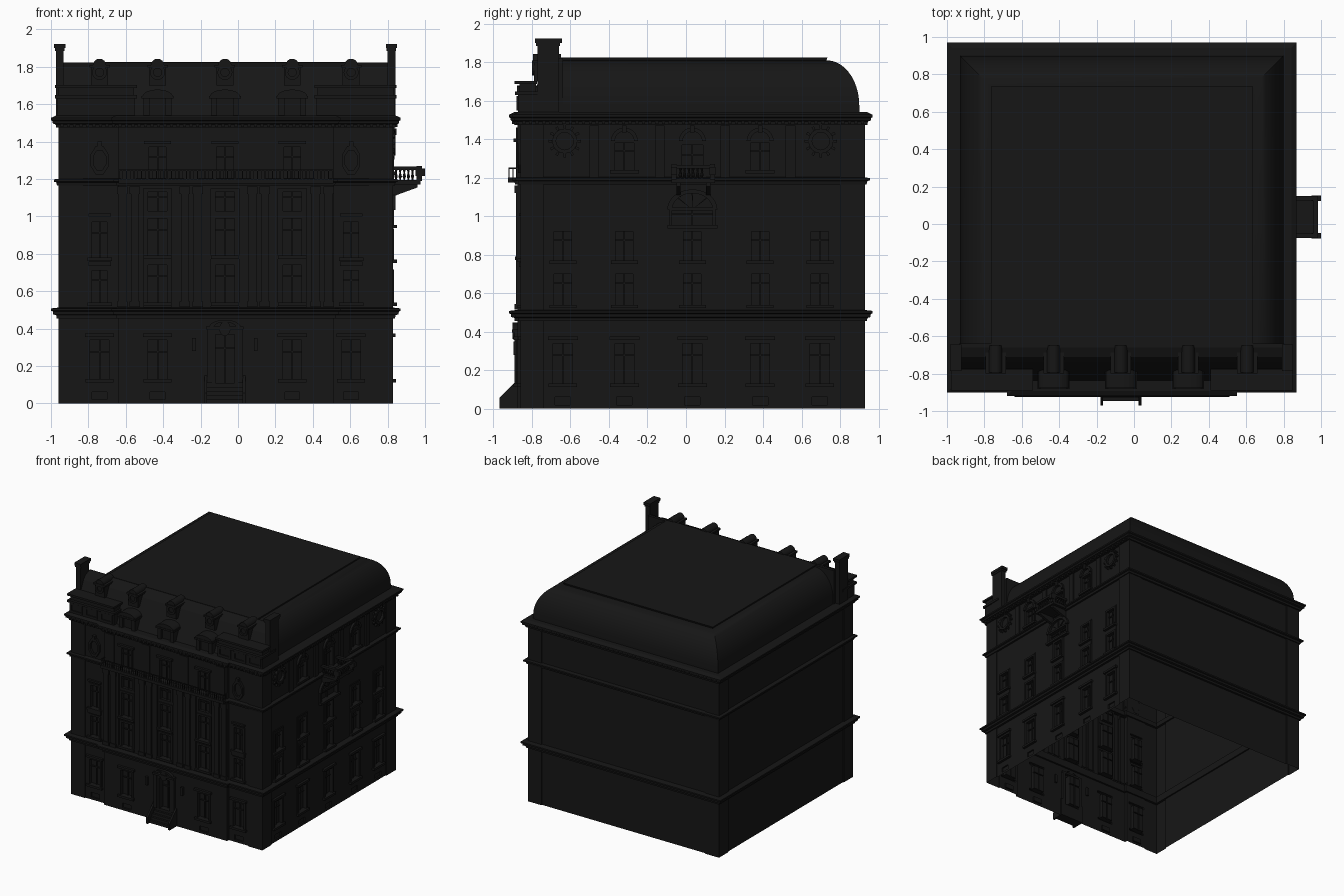
import bpy, bmesh, math

if "Cube" in bpy.data.objects:
    bpy.data.objects.remove(bpy.data.objects["Cube"])

DARK = bpy.data.materials.new("dark_stone")
DARK.diffuse_color = (0.008, 0.008, 0.008, 1)
DARK.use_nodes = True
DARK.node_tree.nodes["Principled BSDF"].inputs["Base Color"].default_value = DARK.diffuse_color

# Wall frames: u along the wall, z up, d outwards
F = lambda u, z, d: (u, -0.86 - d, z)
R = lambda u, z, d: (0.83 + d, u, z)
L = lambda u, z, d: (-0.96 - d, u, z)
B = lambda u, z, d: (u, 0.93 + d, z)


class Part:
    """Collects simple solids into one named object."""
    def __init__(self, name):
        self.name, self.v, self.f = name, [], []

    def add(self, verts, faces):
        n = len(self.v)
        self.v += verts
        self.f += [[i + n for i in f] for f in faces]

    def prism(self, fr, poly, d0, d1):
        n = len(poly)
        self.add([fr(u, z, d0) for u, z in poly] + [fr(u, z, d1) for u, z in poly],
                 [list(range(n)), list(range(n, 2 * n))[::-1]] +
                 [[i, (i + 1) % n, n + (i + 1) % n, n + i] for i in range(n)])

    def slab(self, fr, u0, u1, z0, z1, d0, d1):
        self.prism(fr, [(u0, z0), (u1, z0), (u1, z1), (u0, z1)], d0, d1)

    def box(self, x0, x1, y0, y1, z0, z1):
        self.slab(lambda u, z, d: (u, d, z), x0, x1, z0, z1, y0, y1)

    def arch(self, fr, u, z, ri, ro, d0, d1, a0=0, a1=180, sq=1, n=16):
        for k in range(n):
            a, b = [math.radians(a0 + (a1 - a0) * (k + j) / n) for j in (0, 1)]
            self.prism(fr, [(u + r * math.cos(t), z + sq * r * math.sin(t))
                            for r, t in ((ri, a), (ro, a), (ro, b), (ri, b))], d0, d1)

    def lathe(self, x, y, prof, n=8):
        self.add([(x + r * math.cos(2 * math.pi * k / n), y + r * math.sin(2 * math.pi * k / n), z)
                  for r, z in prof for k in range(n)],
                 [[j * n + k, j * n + (k + 1) % n, (j + 1) * n + (k + 1) % n, (j + 1) * n + k]
                  for j in range(len(prof) - 1) for k in range(n)])

    def done(self, recalc=True, smooth=False):
        me = bpy.data.meshes.new(self.name)
        me.from_pydata(self.v, [], self.f)
        bm = bmesh.new()
        bm.from_mesh(me)
        bmesh.ops.remove_doubles(bm, verts=bm.verts, dist=1e-5)
        if recalc:
            bmesh.ops.recalc_face_normals(bm, faces=bm.faces)
        bm.to_mesh(me)
        bm.free()
        me.materials.append(DARK)
        ob = bpy.data.objects.new(self.name, me)
        bpy.context.collection.objects.link(ob)
        if smooth:
            bpy.context.view_layer.objects.active = ob
            ob.select_set(True)
            bpy.ops.object.shade_smooth_by_angle(angle=math.radians(35))
            ob.select_set(False)


def wall(name, fr, u0, u1, rects, flip=False, top=1.5):
    """Single-sheet facade: painted rectangles (u0,u1,z0,z1,depth) become stepped relief."""
    us = sorted({round(c, 4) for r in rects for c in r[:2]} | {u0, u1})
    zs = sorted({round(c, 4) for r in rects for c in r[2:4]} | {0, top})

    def depth(u, z):
        for a, b, c, d, e in reversed(rects):
            if a < u < b and c < z < d:
                return e
        return 0
    D = [[depth((a + b) / 2, (c + d) / 2) for c, d in zip(zs, zs[1:])] for a, b in zip(us, us[1:])]
    p = Part(name)

    def quad(*q):
        p.add([fr(*c) for c in q], [[3, 2, 1, 0] if flip else [0, 1, 2, 3]])
    for i, col in enumerate(D):
        for j, e in enumerate(col):
            a, b, c, d = us[i], us[i + 1], zs[j], zs[j + 1]
            quad((a, c, e), (b, c, e), (b, d, e), (a, d, e))
            if i + 1 < len(D) and D[i + 1][j] != e:
                g = D[i + 1][j]
                quad((b, c, e), (b, c, g), (b, d, g), (b, d, e))
            if j + 1 < len(col) and col[j + 1] != e:
                g = col[j + 1]
                quad((a, d, e), (b, d, e), (b, d, g), (a, d, g))
    p.done(recalc=False)


def window(u, z0, z1, w, base=0, hood=False, sill=True):
    h = w / 2
    r = [(u - h - .016, u + h + .016, z0, z1 + .016, base + .007)]
    if sill:
        r.append((u - h - .025, u + h + .025, z0 - .018, z0, base + .022))
    if hood:
        r.append((u - h - .028, u + h + .028, z1 + .016, z1 + .034, base + .02))
    zt = z0 + (z1 - z0) * .68
    return r + [(u - h, u + h, z0, z1, base - .025),
                (u - .004, u + .004, z0, z1, base - .015),
                (u - h, u + h, zt, zt + .008, base - .015)]


# Front facade with projecting centre bay
MID, ENDS = (-.43, -.07, .29), (-.74, .605)
fr = [(-.83, .70, 0, 1.5, -.008), (-.64, .51, 0, 1.5, .015)]
for u in (-.43, .29):
    fr += window(u, .13, .34, .10, .015, True) + [(u - .04, u + .04, .02, .06, 0)]
for u in ENDS:
    fr += window(u, .13, .34, .10, -.008, True) + [(u - .04, u + .04, .02, .06, -.02)]
    fr += window(u, .54, .71, .08, -.008) + window(u, .78, .97, .08, -.008)
    fr += [(u - .06, u + .06, .735, .76, .008), (u - .06, u + .06, 1.0, 1.015, .008)]
for u in MID:
    fr += [(u - .075, u + .075, .515, 1.15, .005)]
    fr += window(u, .54, .74, .10, .005) + window(u, .79, .99, .10, .005)
    fr += window(u, 1.03, 1.13, .10, .005, sill=False) + window(u, 1.2, 1.37, .09, .015, True, False)
for u in (-.585, -.25, .11, .45):
    for s in (-.034, .034):
        fr += [(u + s - .022, u + s + .022, .515, 1.16, .024),
               (u + s - .028, u + s + .028, .515, .545, .03),
               (u + s - .028, u + s + .028, 1.12, 1.16, .03)]
    fr += [(u - .04, u + .04, 1.2, 1.46, .022)]
fr += [(-.15, .01, .11, .40, .025), (-.12, -.02, .11, .37, -.03), (-.074, -.066, .11, .37, -.02),
       (-.12, -.02, .29, .3, -.02)]
wall("front_wall", F, -.96, .83, fr)

# Right facade
CY = .033
rr = [(-.74, .80, 0, 1.5, -.008)]
for u in (-.64, -.32, CY, .385, .695):
    rr += window(u, .13, .34, .10, -.008, True) + [(u - .04, u + .04, .02, .06, -.02)]
    rr += [(u - .065, u + .065, .515, .945, -.002)]
    rr += window(u, .54, .70, .09, -.002) + window(u, .77, .92, .09, -.002)
for u in (-.32, .385):
    rr += window(u, 1.24, 1.38, .10, -.008)
rr += window(CY, 1.2, 1.37, .11, -.008, sill=False)
rr += window(CY, .955, 1.03, .21, -.002)
for s in (-1, 1):
    for o in (.17, .51):
        rr += [(CY + s * o - .025, CY + s * o + .025, 1.2, 1.47, .004)]
wall("right_wall", R, -.86, .93, rr)

# Plain left and back walls
wall("left_wall", L, -.86, .93, [(-.74, .80, 0, 1.5, -.008)], True)
wall("back_wall", B, -.96, .83, [(-.83, .70, 0, 1.5, -.008)], True)

# Cornices swept round the footprint, following the bay
PATH = [(-.96, -.86, -1, -1), (-.64, -.86, -1, -1), (-.64, -.88, -1, -1), (.51, -.88, 1, -1),
        (.51, -.86, 1, -1), (.83, -.86, 1, -1), (.83, .93, 1, 1), (-.96, .93, -1, 1)]


def cornice(name, prof):
    p, n, m = Part(name), len(prof), len(PATH)
    p.add([(x + sx * o, y + sy * o, z) for x, y, sx, sy in PATH for o, z in prof],
          [[i * n + j, (i + 1) % m * n + j, (i + 1) % m * n + (j + 1) % n, i * n + (j + 1) % n]
           for i in range(m) for j in range(n)])
    p.done()


cornice("lower_cornice", [(-.02, .455), (.01, .455), (.012, .472), (.028, .476), (.03, .492), (.04, .496), (.04, .508), (-.02, .515)])
cornice("middle_cornice", [(-.02, 1.165), (.008, 1.165), (.012, 1.182), (.025, 1.186), (.025, 1.198), (-.02, 1.204)])
cornice("top_cornice", [(-.1, 1.475), (.012, 1.475), (.015, 1.492), (.03, 1.497), (.032, 1.51), (.04, 1.515), (.04, 1.527), (.012, 1.54), (-.1, 1.54)])

# Dentils under the top cornice on the two show sides
p = Part("dentils")
for k in range(52):
    u = -.95 + k * .0345
    p.slab(F, u, u + .016, 1.478, 1.497, 0, .024 if not -.65 < u < .51 else .044)
    p.slab(R, u + .1, u + .116, 1.478, 1.497, 0, .024)
p.done()

# Main roof: rounded on left, right and back, flat on top
rings = [(0, 1.53)] + [(.17 * (1 - math.cos(a)), 1.575 + .235 * math.sin(a))
                       for a in [math.radians(8.0 * k) for k in range(12)]]
rings[-1] = (.17, 1.81)
rings += [(.165, 1.825), (.185, 1.825)]
p = Part("roof")
p.add([c for t, z in rings for c in ((-.93 + t, -.66, z), (.80 - t, -.66, z), (.80 - t, .90 - t, z), (-.93 + t, .90 - t, z))],
      [[4 * j + k, 4 * j + (k + 1) % 4, 4 * j + 4 + (k + 1) % 4, 4 * j + 4 + k]
       for j in range(len(rings) - 1) for k in range(4)] + [[4 * len(rings) - 4 + k for k in range(4)]])
p.done(smooth=True)

# Front mansard range
p = Part("front_mansard")
p.prism(lambda y, z, x: (x, y, z), [(-.84, 1.53), (-.735, 1.77), (-.71, 1.80), (-.66, 1.822), (-.64, 1.822), (-.64, 1.53)], -.935, .805)
p.done()

# Attic end pavilions with caps and windows
p = Part("attic_pavilions")
for a, b in ((-.968, -.55), (.42, .838)):
    c = (a + b) / 2
    p.box(a, b, -.872, -.70, 1.53, 1.64)
    p.box(a - .01, b + .01, -.888, -.70, 1.63, 1.648)
    p.box(a + .005, b - .005, -.865, -.78, 1.64, 1.69)
    p.box(a - .01, b + .01, -.89, -.775, 1.686, 1.702)
    for o in (-.14, 0, .14):
        p.box(c + o - .055, c + o + .055, -.88, -.86, 1.55, 1.565)
        p.box(c + o - .055, c + o + .055, -.88, -.86, 1.61, 1.625)
        for s in (-.05, .05):
            p.box(c + o + s - .006, c + o + s + .006, -.88, -.86, 1.55, 1.625)
p.done()

# Dormers: three arched ones below, five small round-topped ones above
p = Part("lower_dormers")
for u in MID:
    for s in (-1, 1):
        p.slab(F, u + s * .058 - .016, u + s * .058 + .016, 1.53, 1.635, -.1, .01)
    p.slab(F, u - .05, u + .05, 1.53, 1.64, -.1, -.012)
    p.slab(F, u - .085, u + .085, 1.63, 1.645, -.13, .022)
    p.arch(F, u, 1.642, 0, .08, -.15, .018, sq=.45)
p.done()
p = Part("upper_dormers")
for u in MID + ENDS:
    p.slab(F, u - .045, u + .045, 1.70, 1.80, -.2, -.07)
    p.arch(F, u, 1.77, .022, .04, -.07, -.06, 0, 360)
    p.slab(F, u - .055, u + .055, 1.795, 1.81, -.2, -.06)
    p.arch(F, u, 1.808, 0, .035, -.21, -.065)
p.done()

# Chimneys
p = Part("chimneys")
for x in (-.953, .82):
    p.box(x - .021, x + .021, -.772, -.66, 1.53, 1.90)
    p.box(x - .026, x + .026, -.778, -.654, 1.885, 1.90)
    p.box(x - .03, x + .03, -.785, -.645, 1.90, 1.922)
p.done()

# Entrance: steps, cheek walls, hood, lamps
p = Part("entrance_steps")
for k in range(5):
    p.box(-.165, .025, -.945 + k * .017, -.86, .022 * k, .022 * (k + 1))
for x in (-.18, .025):
    p.prism(lambda y, z, d: (d, y, z), [(-.97, 0), (-.97, .055), (-.875, .15), (-.86, .15), (-.86, 0)], x, x + .015)
p.done()
p = Part("door_surround")
p.slab(F, -.17, .03, .395, .412, 0, .045)
p.arch(F, -.07, .405, .06, .085, .01, .04, 0, 180, .5)
p.arch(F, -.07, .40, 0, .03, .01, .04, 0, 360, 1.3)
for s in (-1, 1):
    p.slab(F, -.07 + s * .083 - .014, -.07 + s * .083 + .014, .11, .395, 0, .032)
    p.slab(F, -.07 + s * .165 - .01, -.07 + s * .165 + .01, .28, .35, 0, .035)
p.done()

# Front balcony with thin railing
p = Part("front_balcony")
p.box(-.64, .51, -.925, -.86, 1.175, 1.20)
for x0, x1, y0, y1 in ((-.64, .51, -.923, -.917), (-.64, -.634, -.923, -.86), (.504, .51, -.923, -.86)):
    p.box(x0, x1, y0, y1, 1.244, 1.252)
for k in range(58):
    x = -.638 + k * .02
    p.box(x, x + .004, -.922, -.918, 1.20, 1.245)
for x in (-.638, .506):
    for y in (-.9, -.88):
        p.box(x, x + .004, y, y + .004, 1.20, 1.245)
p.done()

# Side balcony with turned balusters
p = Part("side_balcony")
p.box(.82, .975, -.075, .15, 1.172, 1.195)
for y in (-.05, .105):
    p.prism(lambda x, z, d: (x, d, z), [(.82, 1.10), (.85, 1.115), (.96, 1.155), (.96, 1.175), (.82, 1.175)], y, y + .022)
for y in (-.075, .125):
    p.box(.83, .985, y, y + .025, 1.247, 1.266)
    p.box(.955, .983, y, y + .025, 1.19, 1.27)
    p.box(.95, 1.0, y - .003, y + .028, 1.215, 1.255)
p.box(.958, .985, -.075, .15, 1.247, 1.266)
spots = [(.845 + .022 * k, y) for k in range(5) for y in (-.062, .138)] + [(.97, -.03 + .0225 * k) for k in range(6)]
for x, y in spots:
    p.lathe(x, y, [(.006, 1.19), (.004, 1.2), (.009, 1.213), (.004, 1.233), (.007, 1.248)])
p.done()

# Arches, roundels and oval frames applied to the walls
p = Part("wall_ornament")
p.arch(R, CY, 1.035, .105, .13, -.01, .012, 0, 180, .8)
for a in (45, 90, 135):
    t = math.radians(a)
    p.arch(R, CY, 1.035, 0, .105, -.01, .0, a - 2, a + 2, .8, 1)
for u in (-.32, CY, .385):
    p.arch(R, u, 1.39, .05, .07, -.01, .01)
    p.slab(R, u - .012, u + .012, 1.435, 1.47, -.01, .018)
for u in (-.63, .70):
    p.arch(R, u, 1.39, .045, .065, -.01, .012, 0, 360)
    for k in range(12):
        p.arch(R, u, 1.39, .065, .085, -.01, .006, k * 30 - 5, k * 30 + 5, 1, 1)
for u in ENDS:
    p.arch(F, u, 1.30, .036, .052, -.01, .012, 22.5, 382.5, 1.6, 8)
    p.slab(F, u - .012, u + .012, 1.375, 1.40, -.01, .018)
p.done()
